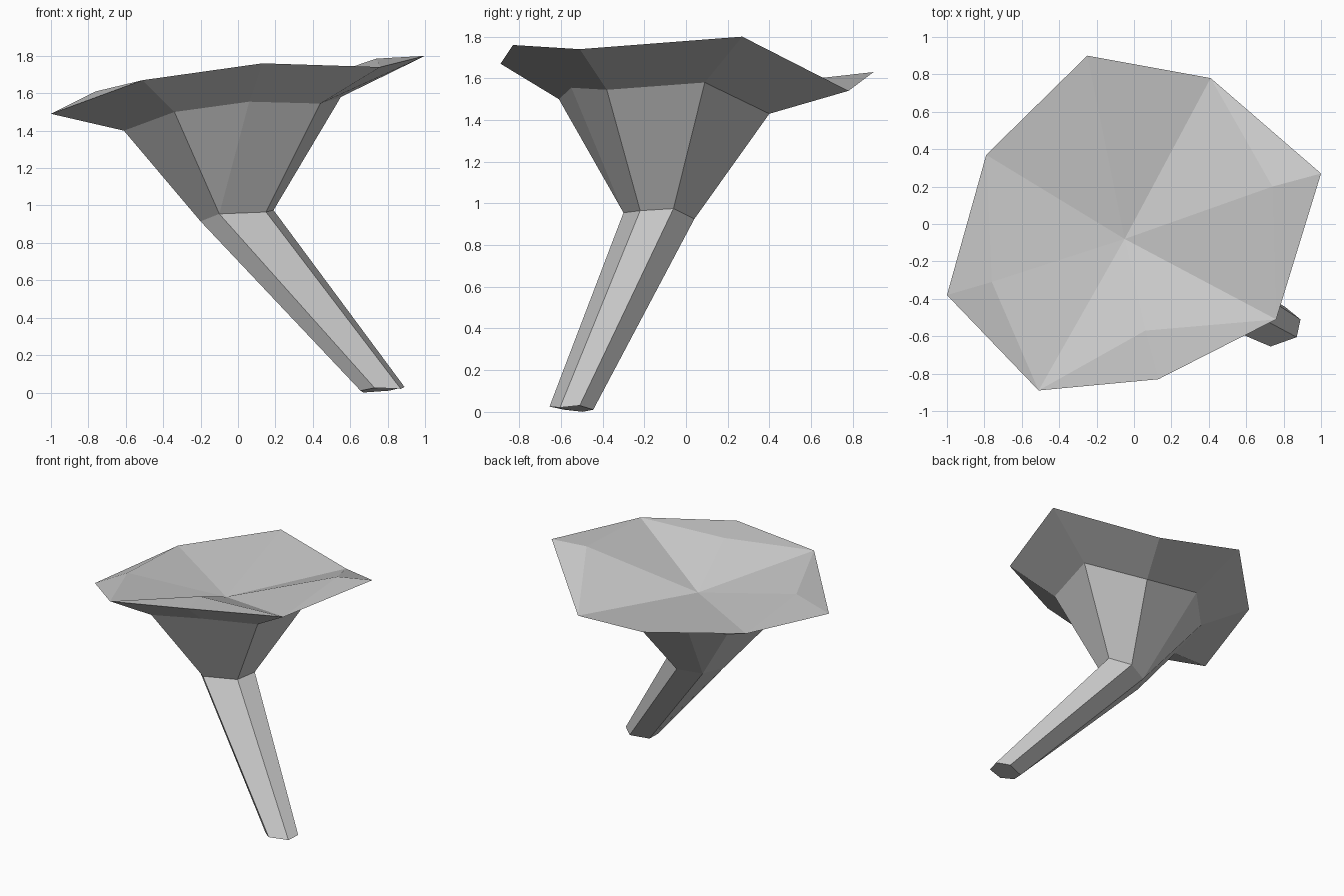
import bpy
import bmesh
from mathutils import Vector

cube = bpy.data.objects.get("Cube")
if cube:
    bpy.data.objects.remove(cube, do_unlink=True)

grey = bpy.data.materials.new("plain_grey")
grey.use_nodes = True
grey.diffuse_color = (0.58, 0.58, 0.58, 1)
grey.node_tree.nodes["Principled BSDF"].inputs["Base Color"].default_value = grey.diffuse_color


def make_part(name, faces):
    """Build a flat-shaded part from faces given as point lists, welding shared points."""
    bm = bmesh.new()
    verts = {}
    for face in faces:
        loop = []
        for p in face:
            if p not in verts:
                verts[p] = bm.verts.new(Vector(p))
            if verts[p] not in loop:
                loop.append(verts[p])
        if len(loop) > 2:
            bm.faces.new(loop)
    mesh = bpy.data.meshes.new(name)
    bm.to_mesh(mesh)
    bm.free()
    mesh.materials.append(grey)
    obj = bpy.data.objects.new(name, mesh)
    bpy.context.collection.objects.link(obj)
    return obj


def loft(low, high):
    """Faces joining two rings with the same number of points."""
    n = len(low)
    return [(low[i], low[(i + 1) % n], high[(i + 1) % n], high[i]) for i in range(n)]


# Rings run counter-clockwise from the front right corner of the model
foot = [(.73, -.655, .025), (.87, -.605, .02), (.89, -.51, .03),
        (.81, -.445, .01), (.67, -.495, 0), (.655, -.585, .01)]
neck = [(-.10, -.30, .955), (.15, -.22, .965), (.19, -.06, .975),
        (.055, .04, .925), (-.12, -.04, .905), (-.20, -.19, .915)]
collar = [(-.34, -.61, 1.50), (.06, -.55, 1.555), (.44, -.38, 1.545), (.55, .09, 1.58),
          (.21, .40, 1.43), (-.27, .39, 1.50), (-.49, .18, 1.40), (-.61, -.26, 1.40)]
rim = [(-.51, -.89, 1.67), (.13, -.83, 1.76), (.76, -.51, 1.74), (1, .27, 1.80),
       (.41, .78, 1.54), (-.25, .90, 1.63), (-.79, .37, 1.56), (-1, -.38, 1.49)]

# Slanting six-sided stem with a closed foot
make_part("stem", loft(foot, neck) + [tuple(reversed(foot))])

# Flared bell: two neck corners fan out to two collar points each
neck_fan = [neck[i] for i in (0, 0, 1, 2, 3, 4, 4, 5)]
make_part("bell", loft(neck_fan, collar))

# Cap: underside flange and a dished top with three raised points
hollow = (-.05, -.08, 1.52)
bumps = {1: (.06, -.57, 1.74), 3: (.74, .20, 1.785), 7: (-.76, -.31, 1.61)}
top = []
for i in range(len(rim)):
    j = (i + 1) % len(rim)
    peak = bumps.get(i) or bumps.get(j) or hollow
    top.append((rim[i], rim[j], peak))
    if i in bumps:
        top.append((peak, rim[j], hollow))
    elif j in bumps:
        top.append((rim[i], peak, hollow))
make_part("cap", loft(collar, rim) + top)
